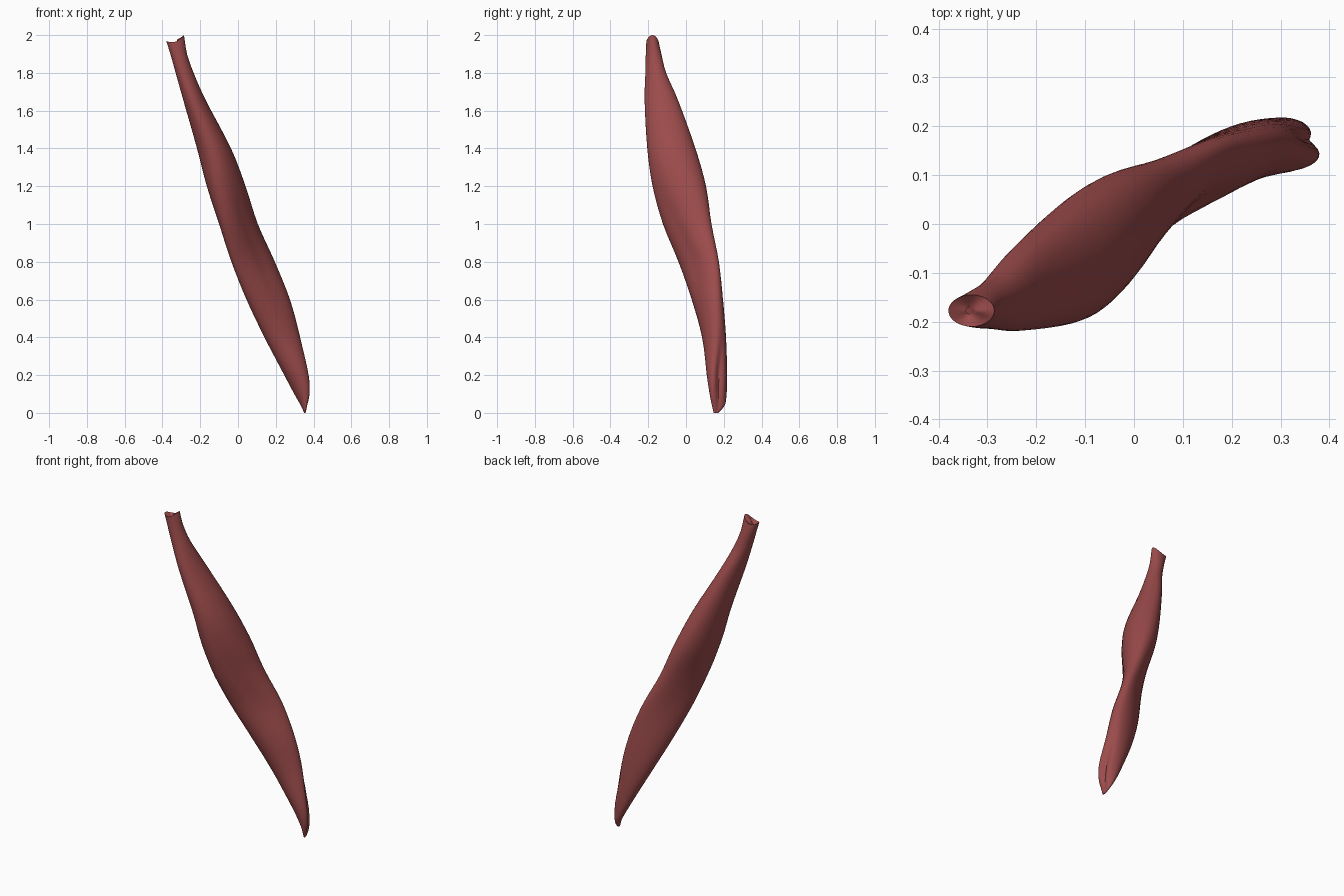
import bpy, bmesh
from math import cos, sin, asin, pi, exp

if "Cube" in bpy.data.objects:
    bpy.data.objects.remove(bpy.data.objects["Cube"])

# Cross-sections: z, x min, x max, y min, y max, diagonal skew
SECTIONS = [
    (0.00, .350, .358, .147, .170, -.3),
    (0.04, .332, .367, .137, .205, -.4),
    (0.10, .298, .380, .125, .215, -.4),
    (0.20, .245, .376, .110, .218, -.2),
    (0.40, .140, .330, .085, .212, .25),
    (0.60, .045, .275, .030, .196, .55),
    (0.80, -.035, .195, -.040, .174, .75),
    (1.00, -.100, .105, -.122, .135, .62),
    (1.20, -.165, .040, -.177, .106, .35),
    (1.40, -.217, -.037, -.205, .050, .15),
    (1.65, -.288, -.168, -.219, -.040, .15),
    (1.80, -.330, -.235, -.215, -.105, .15),
    (1.90, -.358, -.270, -.213, -.130, .10),
    (1.975, -.380, -.286, -.210, -.145, .00),
]
SIDES, STEPS = 36, 4


def catmull(p0, p1, p2, p3, t):
    return [0.5 * (2*b + (c - a)*t + (2*a - 5*b + 4*c - d)*t*t + (3*b - a - 3*c + d)*t**3)
            for a, b, c, d in zip(p0, p1, p2, p3)]


def bump(v, width):
    return exp(-(v / width) ** 2)


def ring_points(sec):
    z, x0, x1, y0, y1, skew = sec
    cx, cy, a, b = (x0 + x1)/2, (y0 + y1)/2, (x1 - x0)/2, (y1 - y0)/2
    phase = asin(max(-.9, min(.9, skew)))
    lip = max(0, min(1, (z - 1.9) / .075))
    pts = []
    for i in range(SIDES):
        t = 2 * pi * i / SIDES
        d = (t + pi) % (2 * pi) - pi
        # folded groove at the lower end, shallow crease on the front belly
        r = 1 - .5 * bump(d - .45, .36) * bump(z - .1, .2)
        r -= .12 * bump(d + 1.15, .3) * bump(z - .85, .25)
        dz = lip * (.015 * cos(t) + .01 * cos(2 * t))
        pts.append((cx + a*r*cos(t), cy + b*r*sin(t + phase), z + dz))
    return pts


# Interpolate the sections smoothly along the length
rings = []
n = len(SECTIONS)
for k in range(n - 1):
    p = [SECTIONS[max(0, min(n - 1, k + j))] for j in (-1, 0, 1, 2)]
    for s in range(STEPS):
        rings.append(ring_points(catmull(*p, s / STEPS)))
rings.append(ring_points(SECTIONS[-1]))

# Recessed tendon end at the top
top = rings[-1]
c = [sum(q[i] for q in top) / SIDES for i in range(3)]
for f, drop in ((.6, .014), (.25, .022)):
    rings.append([(c[0] + (q[0]-c[0])*f, c[1] + (q[1]-c[1])*f, q[2] - drop) for q in top])

bm = bmesh.new()
loops = [[bm.verts.new(q) for q in ring] for ring in rings]
for lo, hi in zip(loops, loops[1:]):
    for i in range(SIDES):
        j = (i + 1) % SIDES
        bm.faces.new((lo[i], lo[j], hi[j], hi[i]))
bm.faces.new(loops[-1])
bm.faces.new(loops[0][::-1])
bmesh.ops.recalc_face_normals(bm, faces=bm.faces)

mesh = bpy.data.meshes.new("muscle_belly")
bm.to_mesh(mesh)
bm.free()
obj = bpy.data.objects.new("muscle_belly", mesh)
bpy.context.collection.objects.link(obj)

# Red muscle colour
mat = bpy.data.materials.new("muscle_red")
mat.diffuse_color = (.33, .07, .07, 1)
mat.use_nodes = True
mat.node_tree.nodes["Principled BSDF"].inputs["Base Color"].default_value = mat.diffuse_color
mesh.materials.append(mat)

bpy.context.view_layer.objects.active = obj
obj.select_set(True)
bpy.ops.object.shade_smooth_by_angle(angle=pi / 4)
